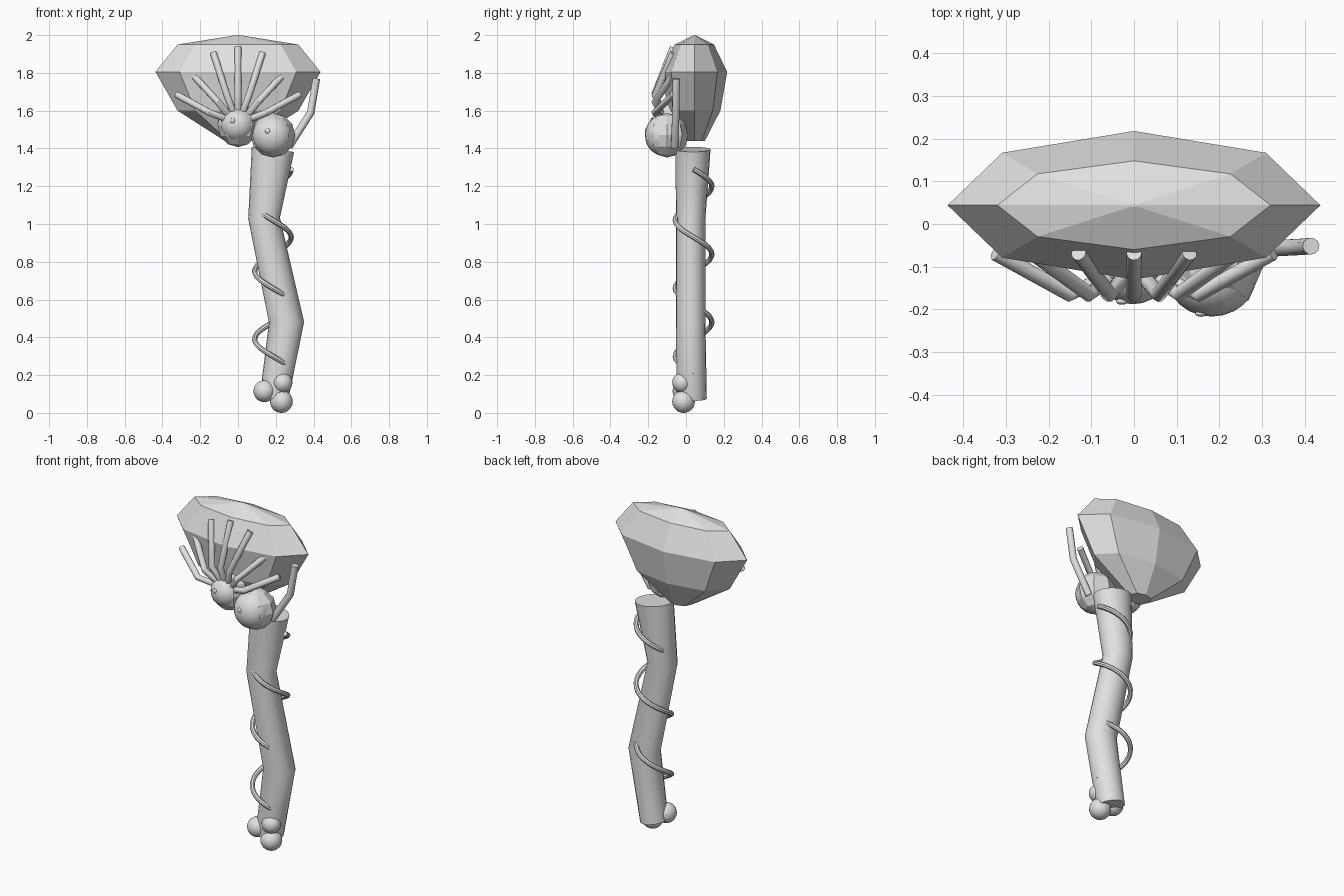
import bpy, bmesh, math
from mathutils import Vector

if "Cube" in bpy.data.objects:
    bpy.data.objects.remove(bpy.data.objects["Cube"])

grey = bpy.data.materials.new("light grey")
grey.diffuse_color = (0.75, 0.75, 0.75, 1)
grey.use_nodes = True
grey.node_tree.nodes["Principled BSDF"].inputs["Base Color"].default_value = grey.diffuse_color


def finish(name, bm, smooth):
    bmesh.ops.recalc_face_normals(bm, faces=bm.faces)
    me = bpy.data.meshes.new(name)
    bm.to_mesh(me)
    bm.free()
    ob = bpy.data.objects.new(name, me)
    bpy.context.collection.objects.link(ob)
    me.materials.append(grey)
    if smooth:
        bpy.ops.object.select_all(action='DESELECT')
        ob.select_set(True)
        bpy.context.view_layer.objects.active = ob
        bpy.ops.object.shade_smooth_by_angle(angle=math.radians(40))
    return ob


def loft(name, rings, smooth=True):
    """Skin a list of point rings and cap both ends."""
    bm = bmesh.new()
    vr = [[bm.verts.new(p) for p in r] for r in rings]
    n = len(vr[0])
    for a, b in zip(vr, vr[1:]):
        for i in range(n):
            j = (i + 1) % n
            bm.faces.new((a[i], a[j], b[j], b[i]))
    bm.faces.new(vr[0])
    bm.faces.new(vr[-1])
    return finish(name, bm, smooth)


def oval(cx, cy, z, rx, ry, n, tilt=0.0):
    out = []
    for i in range(n):
        a = 2 * math.pi * i / n
        out.append((cx + rx * math.cos(a), cy + ry * math.sin(a), z + tilt * rx * math.cos(a)))
    return out


def tube(name, pts, r, n=10):
    pts = [Vector(p) for p in pts]
    rings, side = [], None
    for i, p in enumerate(pts):
        t = (pts[min(i + 1, len(pts) - 1)] - pts[max(i - 1, 0)]).normalized()
        if side is None:
            side = t.orthogonal()
        side = (side - t * side.dot(t)).normalized()
        up = t.cross(side)
        rings.append([p + r * (side * math.cos(2 * math.pi * k / n) + up * math.sin(2 * math.pi * k / n))
                      for k in range(n)])
    return loft(name, rings)


def ball(name, c, r, seg=24, rings=14, smooth=True):
    bm = bmesh.new()
    bmesh.ops.create_uvsphere(bm, u_segments=seg, v_segments=rings, radius=1)
    for v in bm.verts:
        v.co = Vector([v.co[k] * r[k] + c[k] for k in range(3)])
    return finish(name, bm, smooth)


# Faceted eight-sided head
loft("faceted_head", [oval(0, 0.044, z, rx, ry, 8) for z, rx, ry in (
    (1.44, 0.07, 0.056), (1.60, 0.32, 0.138), (1.805, 0.437, 0.174),
    (1.95, 0.32, 0.104), (2.0, 0.008, 0.004))], smooth=False)

# Crooked stem
loft("stem", [oval(cx, cy, z, rx, ry, 20, t) for cx, cy, z, rx, ry, t in (
    (0.19, 0.03, 0.075, 0.075, 0.08, -0.16), (0.257, 0.025, 0.48, 0.093, 0.078, 0.02),
    (0.138, 0.025, 1.03, 0.084, 0.078, 0.04), (0.185, 0.037, 1.395, 0.112, 0.093, -0.12))])

# Vine winding three turns around the stem
vine = []
for i in range(73):
    a = 2 * math.pi * i / 24
    vine.append((0.185 + 0.097 * math.cos(a), 0.04 + 0.097 * math.sin(a), 1.29 - 0.36 * i / 24))
tube("vine", vine, 0.014, 8)

# Berries at the foot
for i, (x, y, z, r) in enumerate(((0.14, -0.013, 0.115, 0.058), (0.235, -0.02, 0.16, 0.053),
                                  (0.23, -0.013, 0.06, 0.06))):
    ball(f"berry_{i + 1}", (x, y, z), (r, r, r))

# Two round buds with a faceted backing and a small glint
for i, (x, z, yb, rb, ys, rs) in enumerate((
        (0.0, 1.525, -0.072, (0.108, 0.11, 0.118), -0.105, (0.088, 0.083, 0.088)),
        (0.185, 1.47, -0.1, (0.118, 0.112, 0.118), -0.125, (0.104, 0.092, 0.106)))):
    ball(f"bud_backing_{i + 1}", (x, yb, z), rb, 8, 6, False)
    ball(f"bud_{i + 1}", (x - 0.003, ys, z), rs)
    ball(f"bud_glint_{i + 1}", (x - 0.028, ys - rs[1] * 0.92, z + 0.022), (0.014, 0.008, 0.014), 12, 8)

# Fan of bent stalks rising from the first bud
for base, kink, tip in (
        ((-0.06, -0.12, 1.555), (-0.15, -0.165, 1.59), (-0.325, -0.068, 1.685)),
        ((-0.045, -0.12, 1.57), (-0.105, -0.165, 1.645), (-0.235, -0.07, 1.785)),
        ((-0.02, -0.12, 1.58), (-0.058, -0.165, 1.68), (-0.13, -0.068, 1.905))):
    for s, side in ((1, "left"), (-1, "right")):
        tube(f"stalk_{side}", [(p[0] * s, p[1], p[2]) for p in (base, kink, tip)], 0.018)
tube("stalk_centre", [(0, -0.12, 1.58), (0, -0.165, 1.69), (0, -0.068, 1.935)], 0.018)

# Single stalk beside the second bud
tube("side_stalk", [(0.27, -0.06, 1.41), (0.385, -0.054, 1.59), (0.415, -0.052, 1.77)], 0.02)
